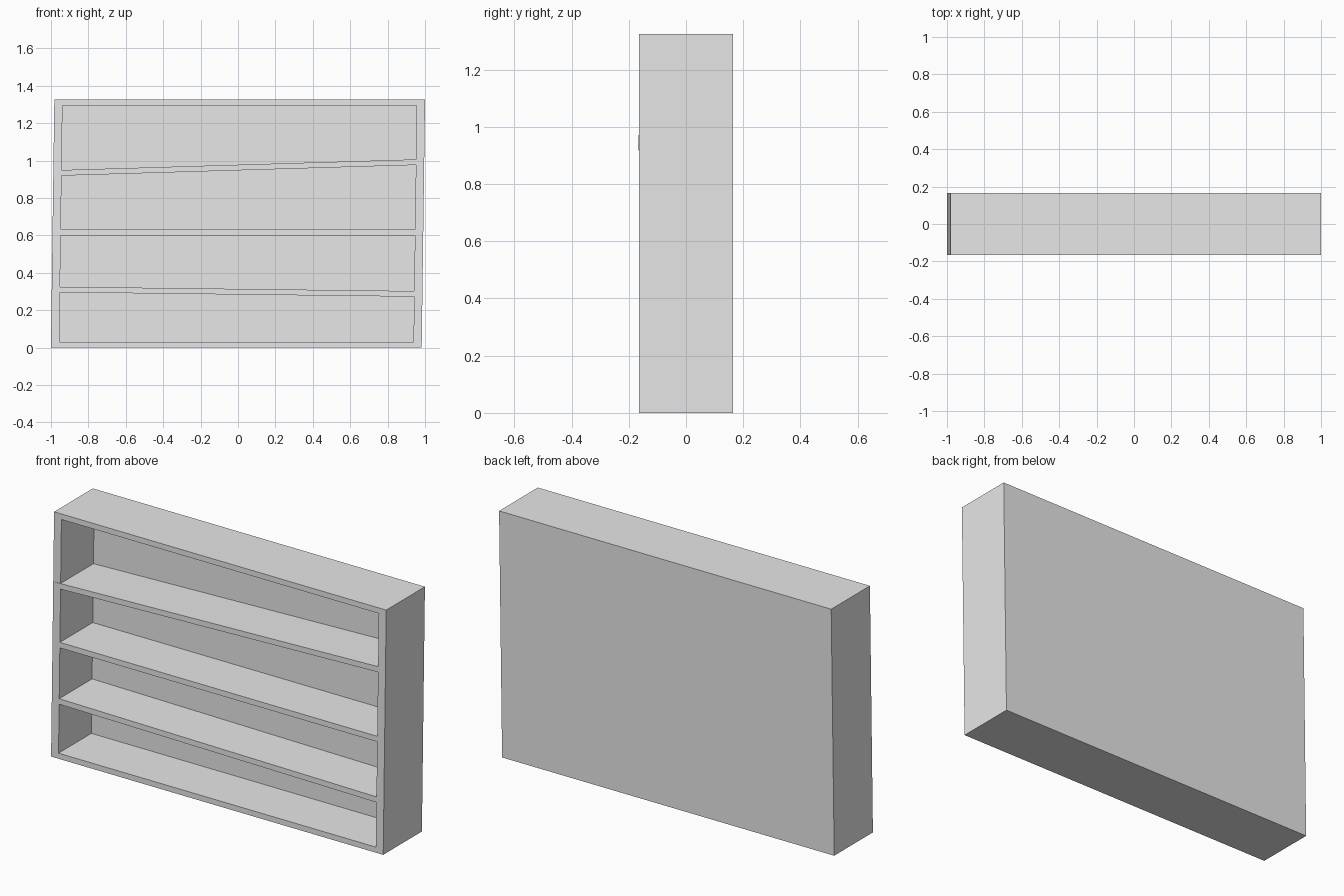
import bpy
import bmesh

cube = bpy.data.objects.get("Cube")
if cube:
    bpy.data.objects.remove(cube, do_unlink=True)

GREY = (0.8, 0.8, 0.8, 1)
mat = bpy.data.materials.new("light grey")
mat.use_nodes = True
mat.diffuse_color = GREY
mat.node_tree.nodes["Principled BSDF"].inputs["Base Color"].default_value = GREY

FRONT, RECESS, BACK = -0.165, 0.115, 0.165
HEIGHT, BOARD, WALL = 1.325, 0.03, 0.044


def lean(x, z):
    """Shift x sideways with height, so the whole case leans a little."""
    return x + 0.018 * z / HEIGHT


def loft(name, rings):
    """Join four-cornered rings into a closed solid."""
    bm = bmesh.new()
    loops = [[bm.verts.new(p) for p in ring] for ring in rings]
    for a, b in zip(loops, loops[1:]):
        for i in range(4):
            j = (i + 1) % 4
            bm.faces.new((a[i], a[j], b[j], b[i]))
    bm.faces.new(loops[0])
    bm.faces.new(loops[-1])
    bmesh.ops.recalc_face_normals(bm, faces=bm.faces)
    mesh = bpy.data.meshes.new(name)
    bm.to_mesh(mesh)
    bm.free()
    mesh.materials.append(mat)
    obj = bpy.data.objects.new(name, mesh)
    bpy.context.collection.objects.link(obj)


def case_ring(y, side=0, edge=0):
    left, right = -1 + side, 0.982 - side
    low, high = edge, HEIGHT - edge
    return [(lean(x, z), y, z) for x, z in
            ((left, low), (right, low), (right, high), (left, high))]


# Case: outer box with a recessed front opening
loft("bookcase_case", [case_ring(BACK), case_ring(FRONT),
                       case_ring(FRONT, WALL, BOARD),
                       case_ring(RECESS, WALL, BOARD)])


def shelf(name, z_left, z_right, x_left=-1 + WALL, y_left=FRONT, y_right=FRONT):
    ends = []
    for x, z, y in ((x_left, z_left, y_left), (0.982 - WALL, z_right, y_right)):
        ends.append([(lean(x, z), py, pz) for py, pz in
                     ((y, z), (RECESS, z), (RECESS, z + BOARD), (y, z + BOARD))])
    loft(name, ends)


# Shelves: two sit crooked, and the upper one pokes out slightly at one end
shelf("lower_shelf", 0.295, 0.272)
shelf("middle_shelf", 0.6, 0.6)
shelf("upper_shelf", 0.918, 0.976, -0.985, -0.1668, -0.163)
